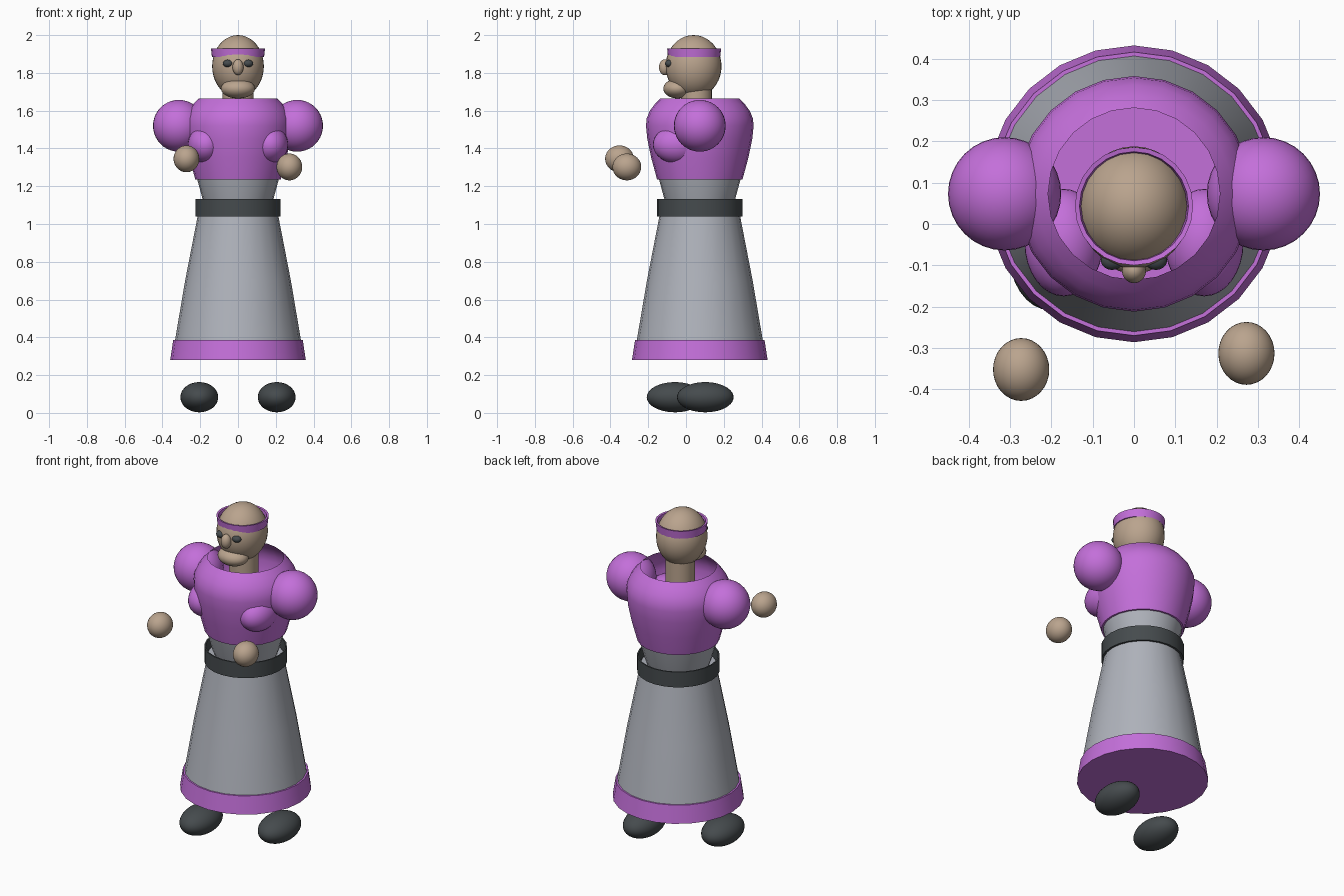
import bpy, bmesh, math

cube = bpy.data.objects.get("Cube")
if cube:
    bpy.data.objects.remove(cube, do_unlink=True)

AXIS_Y = 0.073   # depth of the body axis
SIDES = 24


def material(name, rgb):
    m = bpy.data.materials.new(name)
    m.use_nodes = True
    m.diffuse_color = (*rgb, 1)
    bsdf = next(n for n in m.node_tree.nodes if n.type == 'BSDF_PRINCIPLED')
    bsdf.inputs["Base Color"].default_value = (*rgb, 1)
    return m


purple = material("purple_cloth", (0.55, 0.16, 0.70))
grey = material("grey_cloth", (0.43, 0.45, 0.50))
dark = material("dark_leather", (0.06, 0.07, 0.075))
skin = material("skin", (0.49, 0.37, 0.27))


def finish(name, bm, mat, location):
    mesh = bpy.data.meshes.new(name)
    bm.to_mesh(mesh)
    bm.free()
    mesh.materials.append(mat)
    obj = bpy.data.objects.new(name, mesh)
    obj.location = location
    bpy.context.collection.objects.link(obj)
    bpy.ops.object.select_all(action='DESELECT')
    obj.select_set(True)
    bpy.context.view_layer.objects.active = obj
    bpy.ops.object.shade_smooth_by_angle(angle=math.radians(35))
    return obj


def lathe(name, profile, mat, y=AXIS_Y):
    """Revolve (radius, height) points, listed from the bottom up."""
    bm = bmesh.new()
    rings = []
    for r, z in profile:
        turns = [math.tau * i / SIDES for i in range(SIDES)]
        rings.append([bm.verts.new((r * math.sin(a), -r * math.cos(a), z)) for a in turns])
    for low, high in zip(rings, rings[1:]):
        for i in range(SIDES):
            j = (i + 1) % SIDES
            bm.faces.new((low[i], low[j], high[j], high[i]))
    bmesh.ops.remove_doubles(bm, verts=bm.verts, dist=1e-5)
    return finish(name, bm, mat, (0, y, 0))


def ball(name, center, radii, mat):
    bm = bmesh.new()
    bmesh.ops.create_uvsphere(bm, u_segments=32, v_segments=20, radius=1)
    bmesh.ops.scale(bm, vec=radii, verts=bm.verts)
    return finish(name, bm, mat, center)


# Skirt, hem, waist and belt
lathe("skirt", [(0.336, 0.37), (0.28, 0.70), (0.214, 1.04), (0.208, 1.08), (0, 1.08)], grey)
lathe("hem", [(0, 0.28), (0.359, 0.28), (0.343, 0.385), (0.33, 0.385)], purple)
lathe("waist", [(0.165, 1.07), (0.187, 1.13), (0.216, 1.237)], grey)
lathe("belt", [(0.208, 1.04), (0.226, 1.04), (0.226, 1.132), (0.218, 1.132), (0.214, 1.07)], dark)

# Open-necked bodice
lathe("bodice", [(0, 1.235), (0.226, 1.235), (0.257, 1.35), (0.278, 1.45),
                 (0.285, 1.52), (0.281, 1.56), (0.264, 1.60), (0.238, 1.635), (0.208, 1.665)], purple)

# Head, neck, face and headband
lathe("neck", [(0.082, 1.24), (0.082, 1.74)], skin, 0.055)
ball("head", (0, 0.04, 1.835), (0.137, 0.148, 0.165), skin)
ball("jaw", (0, -0.045, 1.717), (0.09, 0.075, 0.052), skin)
ball("nose", (0, -0.113, 1.83), (0.029, 0.03, 0.042), skin)
lathe("headband", [(0, 1.883), (0.138, 1.883), (0.143, 1.93), (0.132, 1.928), (0.128, 1.90)], purple, 0.043)

# Paired parts that mirror exactly
for side, s in (("left", 1), ("right", -1)):
    ball(side + "_eye", (s * 0.053, -0.088, 1.85), (0.027, 0.023, 0.02), dark)
    ball(side + "_sleeve", (s * 0.313, AXIS_Y, 1.52), (0.137, 0.137, 0.137), purple)
    ball(side + "_chest", (s * 0.17, -0.045, 1.42), (0.095, 0.13, 0.1), purple)

# Hands and feet, staggered as in a stride
ball("left_hand", (0.272, -0.313, 1.302), (0.068, 0.076, 0.071), skin)
ball("right_hand", (-0.273, -0.352, 1.345), (0.068, 0.076, 0.071), skin)
ball("left_shoe", (0.205, 0.102, 0.083), (0.1, 0.15, 0.08), dark)
ball("right_shoe", (-0.205, -0.058, 0.083), (0.1, 0.15, 0.08), dark)
